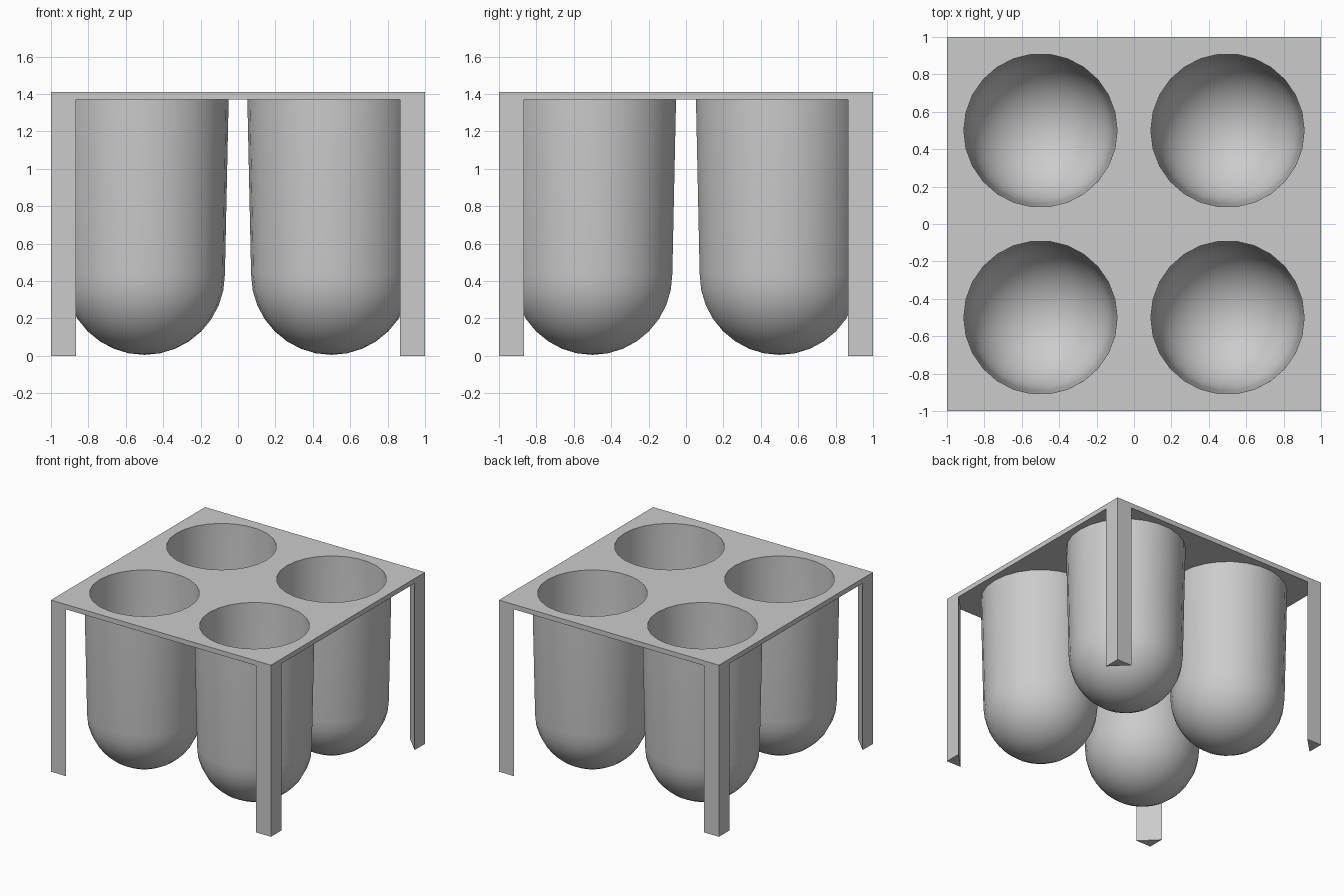
import bpy, bmesh, math
from mathutils import Matrix, Vector

if "Cube" in bpy.data.objects:
    bpy.data.objects.remove(bpy.data.objects["Cube"], do_unlink=True)

HEIGHT, THICK, LEG = 1.41, 0.04, 0.135
UNDER = HEIGHT - THICK
SIDES, RINGS = 26, 8
HOLE_R, RIM_R = 0.41, 0.45
CORNERS = [(-1, -1), (1, -1), (1, 1), (-1, 1)]

grey = bpy.data.materials.new("plain grey")
grey.use_nodes = True
COLOUR = (0.6, 0.6, 0.6, 1)
grey.diffuse_color = COLOUR
grey.node_tree.nodes["Principled BSDF"].inputs["Base Color"].default_value = COLOUR


def finish(name, bm, smooth=False):
    bmesh.ops.recalc_face_normals(bm, faces=bm.faces)
    mesh = bpy.data.meshes.new(name)
    bm.to_mesh(mesh)
    bm.free()
    obj = bpy.data.objects.new(name, mesh)
    mesh.materials.append(grey)
    bpy.context.collection.objects.link(obj)
    if smooth:
        bpy.ops.object.select_all(action="DESELECT")
        obj.select_set(True)
        bpy.context.view_layer.objects.active = obj
        bpy.ops.object.shade_smooth_by_angle(angle=math.radians(30))
    return obj


def ring_points(radius, cx, cy, z):
    steps = [2 * math.pi * i / SIDES for i in range(SIDES)]
    return [(cx + radius * math.cos(a), cy + radius * math.sin(a), z) for a in steps]


def add_loop(bm, points):
    verts = [bm.verts.new(p) for p in points]
    return verts, [bm.edges.new((v, verts[i - 1])) for i, v in enumerate(verts)]


# Top plate: two pierced sheets joined round the outer edge
bm = bmesh.new()
rims = []
for z, radius in ((HEIGHT, HOLE_R), (UNDER, RIM_R)):
    rim, edges = add_loop(bm, [(x, y, z) for x, y in CORNERS])
    rims.append(rim)
    for x, y in CORNERS:
        edges += add_loop(bm, ring_points(radius, x / 2, y / 2, z))[1]
    bmesh.ops.triangle_fill(bm, edges=edges, use_beauty=True, normal=Vector((0, 0, 1)))
for i in range(4):
    bm.faces.new((rims[0][i - 1], rims[0][i], rims[1][i], rims[1][i - 1]))
finish("top_plate", bm)


# Cup profile: slightly tapered wall with a round bottom, inside then outside
def bowl(radius, centre_z):
    angles = [math.pi / 2 * i / RINGS for i in range(RINGS + 1)]
    return [(radius * math.cos(a), 0, centre_z - radius * math.sin(a)) for a in angles]


inside = [(HOLE_R, 0, HEIGHT)] + bowl(0.39, 0.435)
outside = [(RIM_R, 0, UNDER)] + bowl(0.43, 0.435)

names = ["front_right", "front_left", "back_left", "back_right"]
for name, (x, y) in zip(names, CORNERS):
    # Cup
    bm = bmesh.new()
    for profile in (inside, outside):
        verts = [bm.verts.new(p) for p in profile]
        edges = [bm.edges.new(pair) for pair in zip(verts, verts[1:])]
        bmesh.ops.spin(bm, geom=verts + edges, cent=(0, 0, 0), axis=(0, 0, 1),
                       angle=2 * math.pi, steps=SIDES, use_merge=True)
    bmesh.ops.remove_doubles(bm, verts=bm.verts, dist=0.0005)
    bmesh.ops.recalc_face_normals(bm, faces=bm.faces)
    bmesh.ops.translate(bm, verts=bm.verts, vec=(x / 2, y / 2, 0))
    cup = finish(name + "_cup", bm, smooth=True)
    # Inner shell faces the cup's axis, outer shell faces away
    bm = bmesh.new()
    bm.from_mesh(cup.data)
    axis = Vector((x / 2, y / 2, 0.435))
    for face in bm.faces:
        out = face.calc_center_median() - axis
        out.z = min(out.z, 0)
        limit = 0.41 if out.z < 0 else 0.41 + 0.02 * (face.calc_center_median().z - 0.435)
        is_outer = out.length > limit
        if (face.normal.dot(out) > 0) != is_outer:
            face.normal_flip()
    bm.to_mesh(cup.data)
    bm.free()

    # Corner leg with a triangular section
    bm = bmesh.new()
    foot = bm.faces.new([bm.verts.new(p) for p in
                         ((x, y, 0), (x - x * LEG, y, 0), (x, y - y * LEG, 0))])
    grown = bmesh.ops.extrude_face_region(bm, geom=[foot], use_keep_orig=True)["geom"]
    top = [g for g in grown if isinstance(g, bmesh.types.BMVert)]
    bmesh.ops.translate(bm, verts=top, vec=(0, 0, UNDER))
    finish(name + "_leg", bm)
